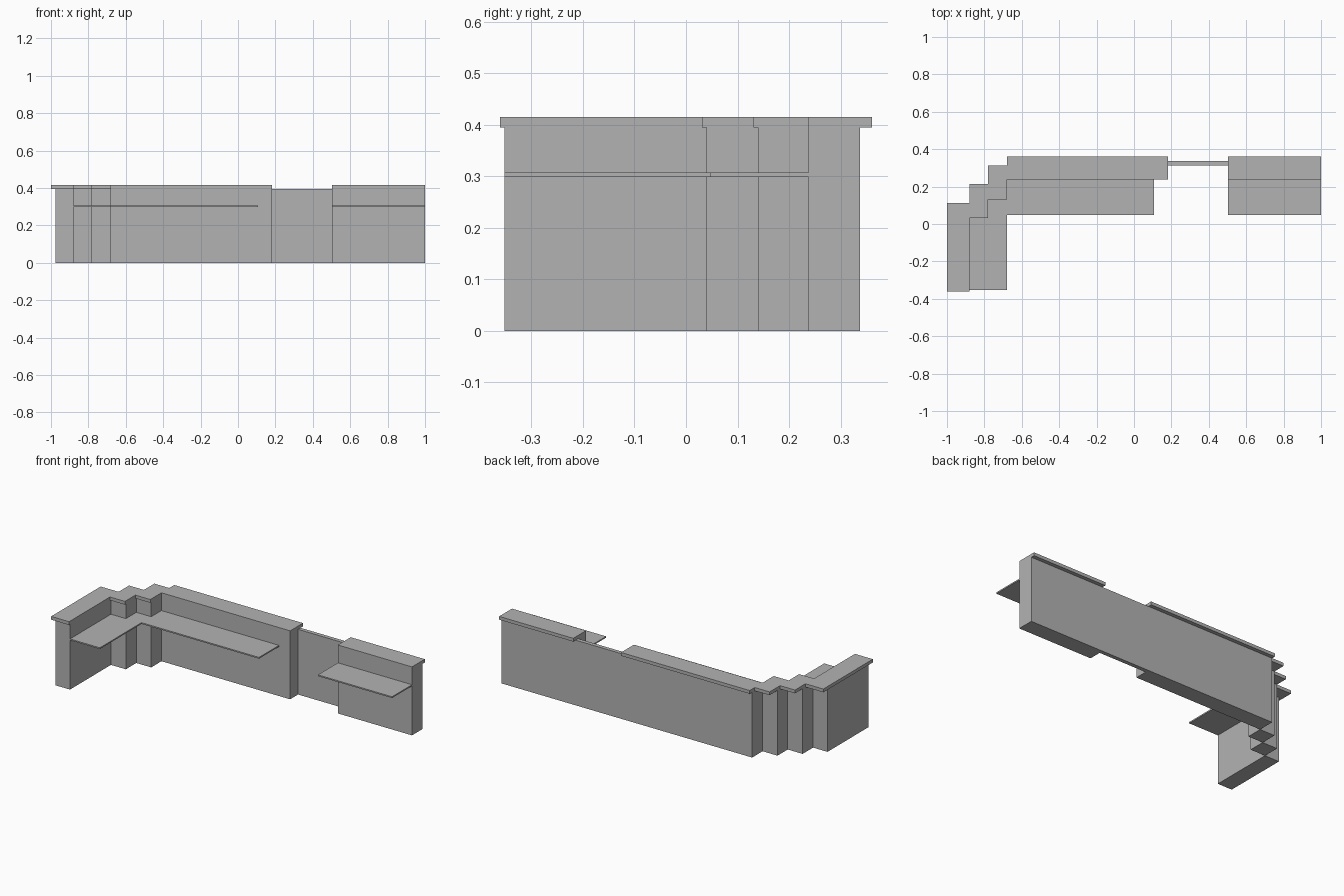
import bpy
import bmesh

if "Cube" in bpy.data.objects:
    bpy.data.objects.remove(bpy.data.objects["Cube"], do_unlink=True)

grey = bpy.data.materials.new("light_grey")
grey.use_nodes = True
COLOUR = (0.45, 0.45, 0.45, 1)
grey.diffuse_color = COLOUR
grey.node_tree.nodes["Principled BSDF"].inputs["Base Color"].default_value = COLOUR


def prism(name, outline, bottom, top):
    """Extrude a flat plan outline between two heights."""
    bm = bmesh.new()
    face = bm.faces.new([bm.verts.new((x, y, bottom)) for x, y in outline])
    grown = bmesh.ops.extrude_face_region(bm, geom=[face])["geom"]
    raised = [v for v in grown if isinstance(v, bmesh.types.BMVert)]
    bmesh.ops.translate(bm, verts=raised, vec=(0, 0, top - bottom))
    bmesh.ops.recalc_face_normals(bm, faces=bm.faces)
    mesh = bpy.data.meshes.new(name)
    bm.to_mesh(mesh)
    bm.free()
    mesh.materials.append(grey)
    obj = bpy.data.objects.new(name, mesh)
    bpy.context.collection.objects.link(obj)
    return obj


def box(name, x0, x1, y0, y1, bottom, top):
    return prism(name, [(x0, y0), (x1, y0), (x1, y1), (x0, y1)], bottom, top)


# Shared plan lines and heights
BACK, INNER, FRONT = 0.338, 0.238, -0.352
CAP_BACK, CAP_FRONT = 0.361, -0.361
XA, XB, XC = -0.88, -0.78, -0.68      # stepped corner
YA, YB = 0.04, 0.14
GAP_L, GAP_R = 0.183, 0.503           # gate opening
WALL, CAP = 0.395, 0.415
DESK_LOW, DESK_TOP, DESK_FRONT = 0.299, 0.307, 0.047

# Walls and stepped corner blocks
box("side_wall", -0.977, XA, FRONT, YA, 0, WALL)
box("corner_block_front", XA, XB, YA, YB, 0, WALL)
box("corner_block_back", XB, XC, YB, INNER, 0, WALL)
box("long_wall", XC, GAP_L, INNER, BACK, 0, WALL)
box("short_wall", GAP_R, 1, INNER, BACK, 0, WALL)
box("gate_panel", GAP_L, GAP_R, 0.314, BACK, 0, WALL)

# Overhanging counter caps
prism("long_counter_cap", [
    (-1, CAP_FRONT), (XA, CAP_FRONT), (XA, 0.031), (XB, 0.031),
    (XB, 0.131), (XC, 0.131), (XC, INNER), (GAP_L, INNER),
    (GAP_L, CAP_BACK), (XC, CAP_BACK), (XC, 0.313), (XB, 0.313),
    (XB, 0.213), (XA, 0.213), (XA, 0.113), (-1, 0.113)], WALL, CAP)
box("short_counter_cap", GAP_R, 1, INNER, CAP_BACK, WALL, CAP)

# Thin inner desks
prism("corner_desk", [
    (XA, FRONT), (XC, FRONT), (XC, DESK_FRONT), (0.108, DESK_FRONT),
    (0.108, INNER), (XC, INNER), (XC, YB), (XB, YB), (XB, YA), (XA, YA)],
    DESK_LOW, DESK_TOP)
box("short_desk", GAP_R, 1, DESK_FRONT, INNER, DESK_LOW, DESK_TOP)
